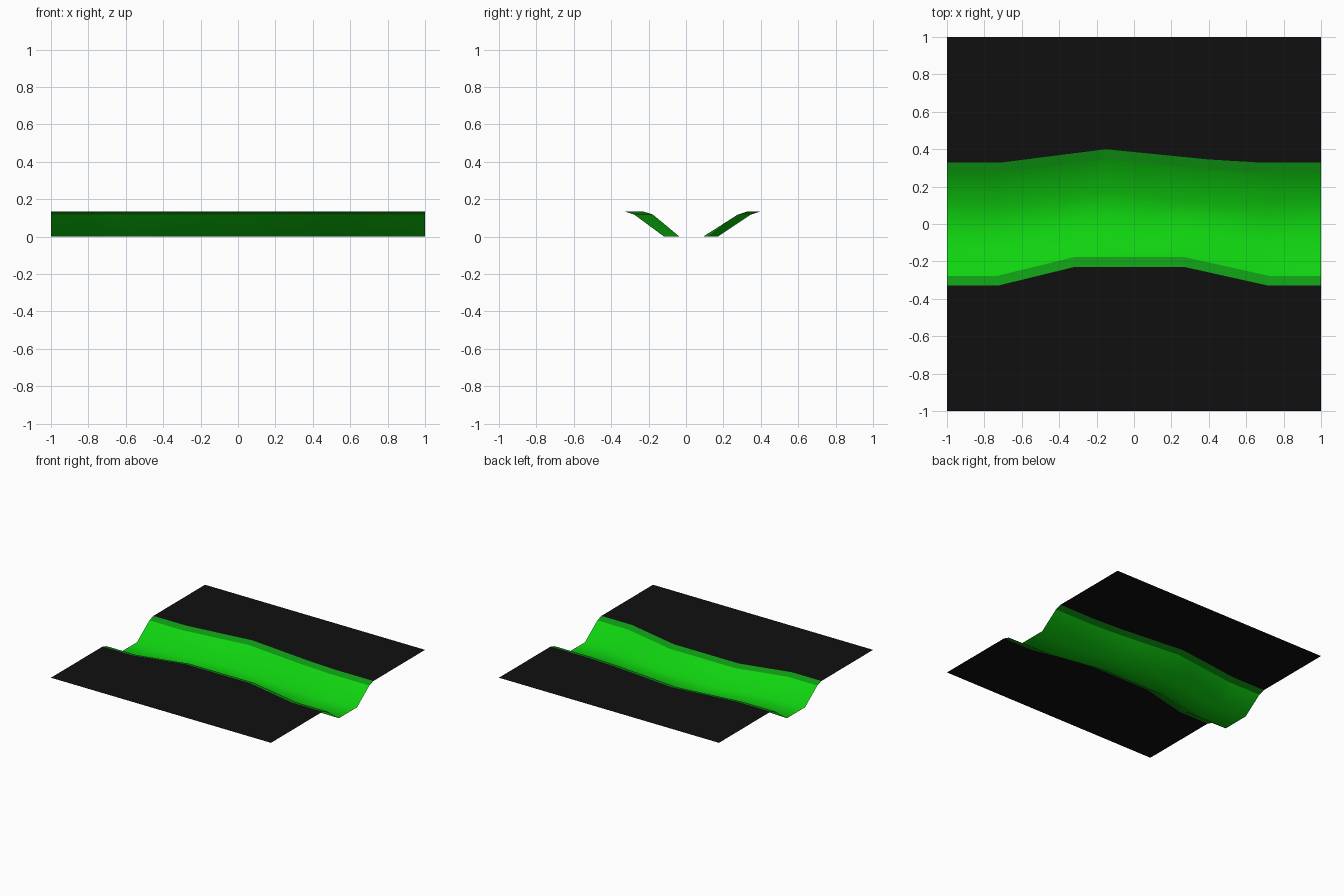
import bpy

cube = bpy.data.objects.get("Cube")
if cube:
    bpy.data.objects.remove(cube)


def material(name, colour):
    m = bpy.data.materials.new(name)
    m.use_nodes = True
    m.diffuse_color = (*colour, 1)
    m.node_tree.nodes["Principled BSDF"].inputs["Base Color"].default_value = (*colour, 1)
    return m


black = material("black ground", (0.005, 0.005, 0.005))
green = material("bright green", (0.005, 0.65, 0.005))
dark_green = material("dark green", (0.005, 0.33, 0.007))

TOP, SHOULDER = 0.135, 0.118

# Bank outlines: x, rim y, floor edge y
FRONT = [(-1, -0.33, -0.117), (-0.73, -0.33, -0.115), (-0.32, -0.23, -0.035),
         (0.27, -0.23, -0.035), (0.72, -0.33, -0.115), (1, -0.33, -0.117)]
BACK = [(-1, 0.33, 0.117), (-0.7, 0.33, 0.1), (-0.15, 0.4, 0.17),
        (0.4, 0.345, 0.11), (0.65, 0.33, 0.092), (1, 0.33, 0.117)]
STATIONS = sorted({p[0] for p in FRONT + BACK})


def sample(outline, x):
    """Rim and floor edge at x, straight between the outline points."""
    for a, b in zip(outline, outline[1:]):
        if a[0] <= x <= b[0]:
            t = (x - a[0]) / (b[0] - a[0])
            return [a[i] + t * (b[i] - a[i]) for i in (1, 2)]


def sheet(name, mat, section, smooth=False):
    """Loft a cross-section, ordered front to back, along the stations."""
    rows = [[(x, y, z) for y, z in section(x)] for x in STATIONS]
    n = len(rows[0])
    faces = [(i * n + j, (i + 1) * n + j, (i + 1) * n + j + 1, i * n + j + 1)
             for i in range(len(rows) - 1) for j in range(n - 1)]
    mesh = bpy.data.meshes.new(name)
    mesh.from_pydata([v for row in rows for v in row], [], faces)
    mesh.materials.append(mat)
    for p in mesh.polygons:
        p.use_smooth = smooth
    obj = bpy.data.objects.new(name, mesh)
    bpy.context.collection.objects.link(obj)


def channel(x):
    front, floor_front = sample(FRONT, x)
    back, floor_back = sample(BACK, x)
    return [(front + 0.053, SHOULDER), (floor_front, 0), (floor_back, 0), (back - 0.053, SHOULDER)]


# Sunken channel with sloping walls
sheet("channel", green, channel, smooth=True)

# Flat ground and the bevelled lip on each side
for side, outline, sign in (("front", FRONT, -1), ("back", BACK, 1)):
    def ground(x):
        return sorted([(sign, TOP), (sample(outline, x)[0], TOP)])

    def lip(x):
        rim = sample(outline, x)[0]
        return sorted([(rim, TOP), (rim - sign * 0.053, SHOULDER)])

    sheet(side + "_ground", black, ground)
    sheet(side + "_lip", dark_green, lip)
